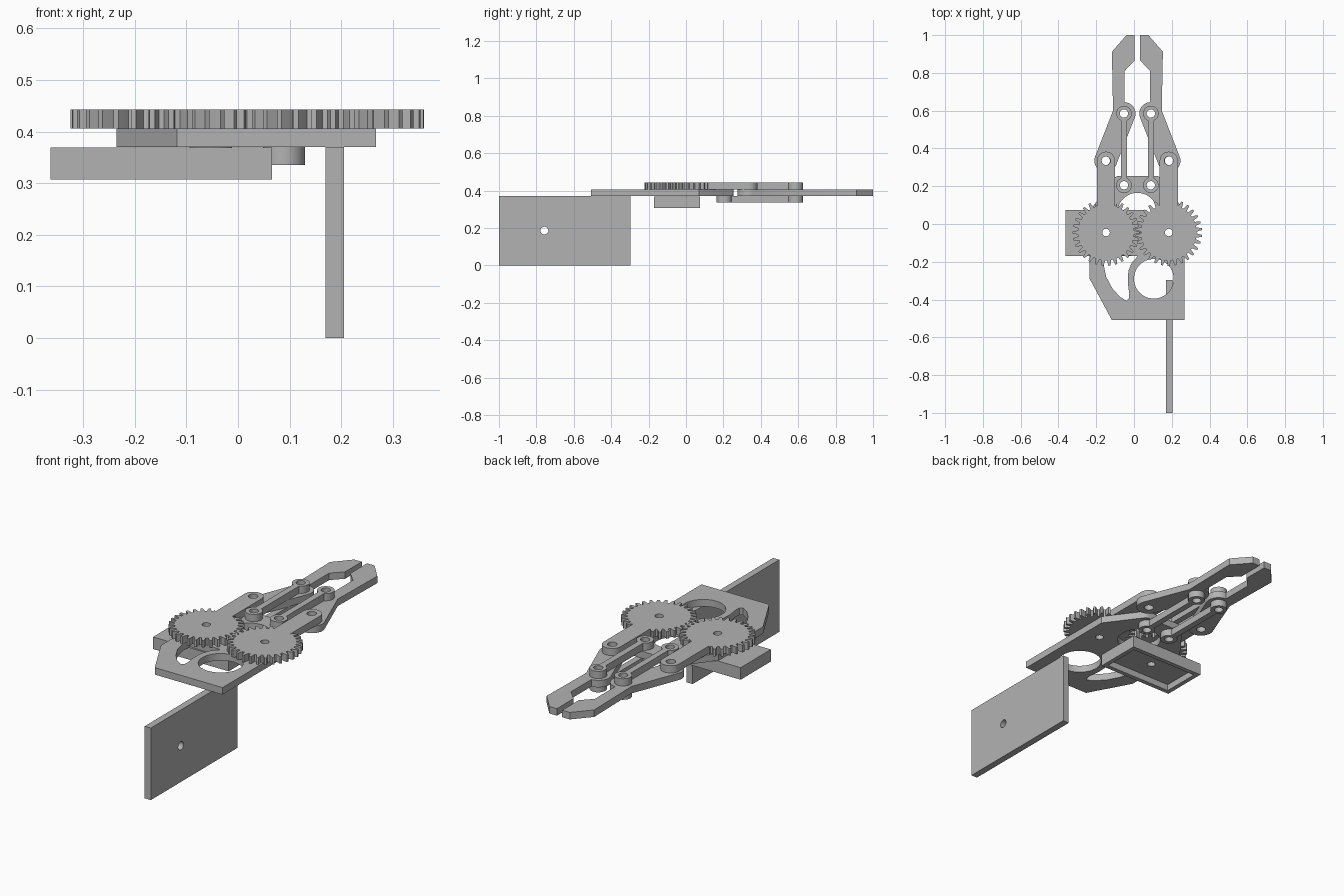
import bpy, bmesh
from math import sin, cos, radians, asin, degrees, pi

if "Cube" in bpy.data.objects:
    bpy.data.objects.remove(bpy.data.objects["Cube"])

grey = bpy.data.materials.new("plain grey")
grey.use_nodes = True
tone = (0.45, 0.45, 0.45, 1)
grey.diffuse_color = tone
grey.node_tree.nodes["Principled BSDF"].inputs["Base Color"].default_value = tone

AXIS = 0.018                      # mirror line of the gripper
LOW, MID, TOP = (0.335, 0.37), (0.37, 0.406), (0.406, 0.443)


def arc(x, y, r, start, end, n=16):
    angles = [radians(start + (end - start) * i / n) for i in range(n + 1)]
    return [(x + r * cos(a), y + r * sin(a)) for a in angles]


def circle(x, y, r, n=32):
    return arc(x, y, r, 0, 360, n)[:-1]


def rect(x0, x1, y0, y1):
    return [(x0, y0), (x1, y0), (x1, y1), (x0, y1)]


def flip(loops):
    return [[(2 * AXIS - x, y) for x, y in reversed(loop)] for loop in loops]


def sheet(name, loops, span, rotation=(0, 0, 0)):
    """Extrude an outline with holes between two heights."""
    curve = bpy.data.curves.new(name, "CURVE")
    curve.dimensions = "2D"
    curve.fill_mode = "BOTH"
    curve.extrude = (span[1] - span[0]) / 2
    for loop in loops:
        spline = curve.splines.new("POLY")
        spline.points.add(len(loop) - 1)
        for point, (x, y) in zip(spline.points, loop):
            point.co = (x, y, 0, 1)
        spline.use_cyclic_u = True
    ob = bpy.data.objects.new(name, curve)
    bpy.context.collection.objects.link(ob)
    middle = (span[0] + span[1]) / 2
    ob.rotation_euler = rotation
    ob.location = (middle, 0, 0) if any(rotation) else (0, 0, middle)
    bpy.ops.object.select_all(action="DESELECT")
    ob.select_set(True)
    bpy.context.view_layer.objects.active = ob
    bpy.ops.object.convert(target="MESH")
    ob = bpy.context.object
    bm = bmesh.new()
    bm.from_mesh(ob.data)
    bmesh.ops.remove_doubles(bm, verts=bm.verts, dist=0.0002)
    bmesh.ops.recalc_face_normals(bm, faces=bm.faces)
    bm.to_mesh(ob.data)
    bm.free()
    ob.data.materials.clear()
    ob.data.materials.append(grey)
    bpy.ops.object.shade_smooth_by_angle(angle=radians(25))
    return ob


def gear_arm(x, y, phase, end_y, teeth=30, half=0.048):
    """Toothed wheel whose rim runs into a round-ended arm."""
    tooth = [(-0.34, 0.148), (-0.24, 0.163), (-0.14, 0.177),
             (0.14, 0.177), (0.24, 0.163), (0.34, 0.148)]
    gap = degrees(asin(half / 0.148)) + 1
    rim = []
    for i in range(teeth + 1):
        for offset, r in tooth:
            a = (i + offset + phase) * 360 / teeth
            turn = (a - 90) % 360
            if gap < turn < 360 - gap:
                rim.append((turn, r))
    rim = sorted(set((round(t, 4), r) for t, r in rim))
    outline = [(x + r * cos(radians(t + 90)), y + r * sin(radians(t + 90))) for t, r in rim]
    outline += [(x + half, y + 0.14)] + arc(x, end_y, half, 0, 180) + [(x - half, y + 0.14)]
    return [outline, circle(x, y, 0.02), circle(x, end_y, 0.023)]


# Base plate with its openings
plate = [(-0.118, -0.507), (0.267, -0.507), (0.267, 0.07)]
plate += arc(0.115, 0.225, 0.03, 40, 90, 5) + arc(-0.08, 0.225, 0.03, 90, 140, 5)
plate += [(-0.235, 0.07), (-0.235, -0.29)]
side_opening = [(-0.16, -0.16), (-0.16, -0.22), (-0.147, -0.28), (-0.115, -0.34),
                (-0.075, -0.385), (-0.04, -0.407), (-0.027, -0.395), (-0.025, -0.37),
                (-0.033, -0.31), (-0.03, -0.25), (-0.012, -0.205), (0.02, -0.17)]
sheet("base_plate", [plate, side_opening, circle(0.105, -0.29, 0.105, 48),
                     circle(AXIS, 0.06, 0.105, 48),
                     circle(-0.148, -0.045, 0.02), circle(0.184, -0.045, 0.02),
                     circle(-0.053, 0.205, 0.022), circle(0.089, 0.205, 0.022)], MID)

# Motor mount: a shallow tray open underneath
tray = rect(-0.363, 0.066, -0.17, 0.075)
sheet("mount_top", [tray, circle(-0.148, -0.045, 0.02)], (0.34, 0.369))
sheet("mount_rim", [tray, rect(-0.34, 0.043, -0.147, 0.052)], (0.307, 0.34))

# Upright handle plate
sheet("handle_plate", [rect(-1, -0.297, 0, 0.37), circle(-0.757, 0.186, 0.021)],
      (0.17, 0.205), (pi / 2, 0, pi / 2))

# Meshing gears with drive arms
sheet("right_gear_arm", gear_arm(-0.148, -0.045, 0, 0.335), TOP)
sheet("left_gear_arm", gear_arm(0.184, -0.045, 0.5, 0.335), TOP)

# Fingers and parallel links, mirrored across the gripper axis
finger = arc(-0.15, 0.335, 0.06, 158, 338) + arc(-0.052, 0.585, 0.06, -22, 88)
finger += [(-0.05, 0.81), (0.003, 0.865), (0.003, 1), (-0.04, 1), (-0.117, 0.912), (-0.111, 0.6)]
finger_loops = [finger, circle(-0.15, 0.335, 0.023), circle(-0.053, 0.585, 0.022)]
link = arc(-0.053, 0.585, 0.041, -67, 247, 28) + arc(-0.053, 0.205, 0.041, 113, 427, 28)
link_loops = [link, circle(-0.053, 0.585, 0.022), circle(-0.053, 0.205, 0.022)]

for side, place in (("right", lambda loops: loops), ("left", flip)):
    sheet(side + "_finger", place(finger_loops), MID)
    sheet(side + "_upper_link", place(link_loops), TOP)
    sheet(side + "_lower_link", place(link_loops), LOW)
